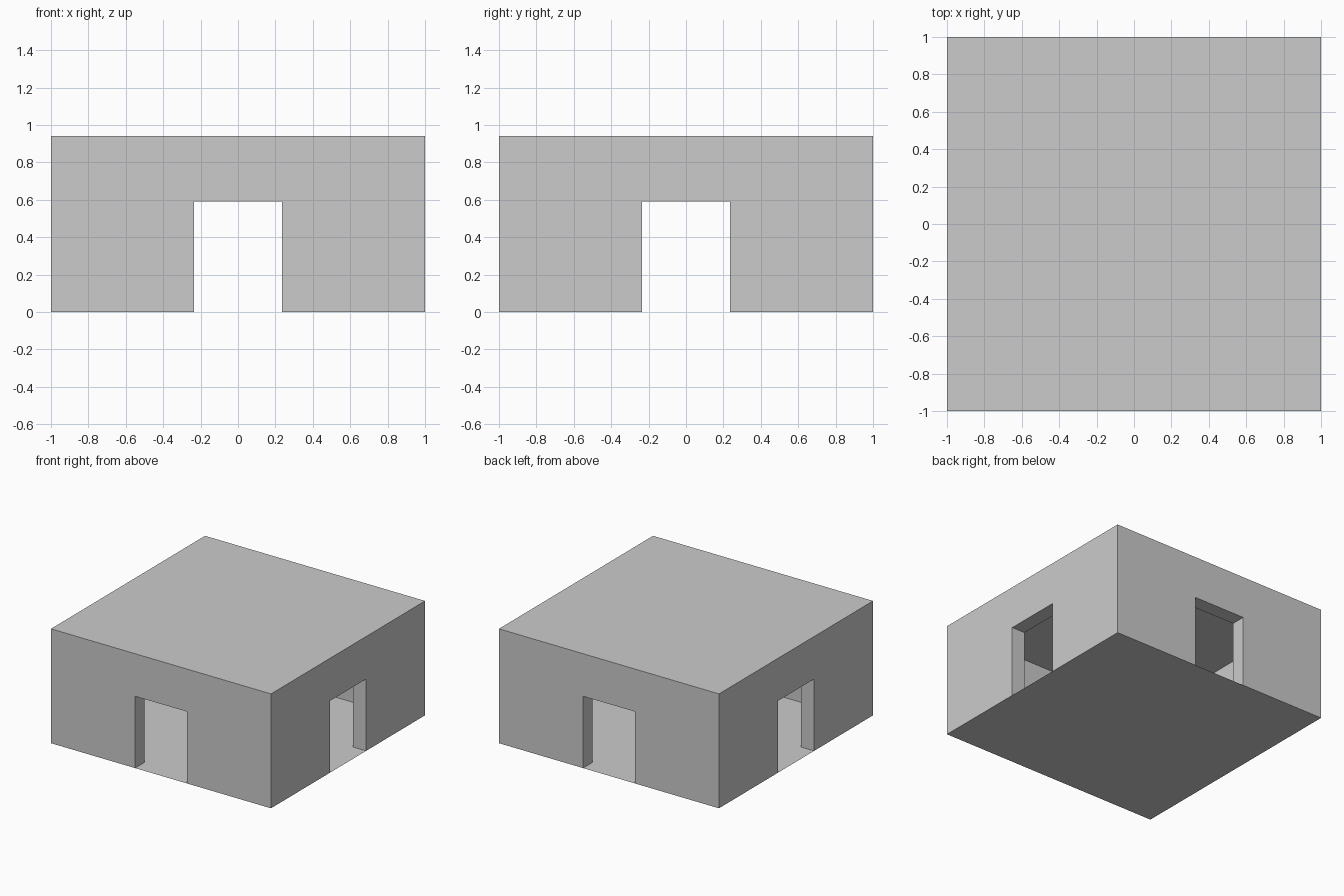
import bpy

if "Cube" in bpy.data.objects:
    bpy.data.objects.remove(bpy.data.objects["Cube"])

HEIGHT = 0.94       # overall height
WALL = 0.12         # wall thickness
CEILING = 0.84      # underside of roof slab
DOOR_W, DOOR_H = 0.47, 0.59


def box(name, sx, sy, z0, z1):
    """Box centred on x = y = 0, spanning z0 to z1."""
    bpy.ops.mesh.primitive_cube_add(size=1, location=(0, 0, (z0 + z1) / 2))
    ob = bpy.context.object
    ob.name = name
    ob.scale = (sx, sy, z1 - z0)
    bpy.ops.object.transform_apply(location=True, rotation=False, scale=True)
    return ob


# Walls and flat roof as one solid block
shell = box("walls_and_roof", 2, 2, 0, HEIGHT)

# Hollow room and the two crossing door passages
inner = 2 - 2 * WALL
cutters = [
    box("room_cutter", inner, inner, -0.2, CEILING),
    box("front_back_door_cutter", DOOR_W, 2.4, -0.3, DOOR_H),
    box("side_door_cutter", 2.4, DOOR_W, -0.4, DOOR_H),
]
bpy.context.view_layer.objects.active = shell
for cutter in cutters:
    mod = shell.modifiers.new(cutter.name, 'BOOLEAN')
    mod.operation = 'DIFFERENCE'
    mod.solver = 'EXACT'
    mod.object = cutter
    bpy.ops.object.modifier_apply(modifier=mod.name)
for cutter in cutters:
    bpy.data.objects.remove(cutter, do_unlink=True)

# Paper-thin floor under the whole building
bpy.ops.mesh.primitive_plane_add(size=2, location=(0, 0, 0))
bpy.context.object.name = "floor"
